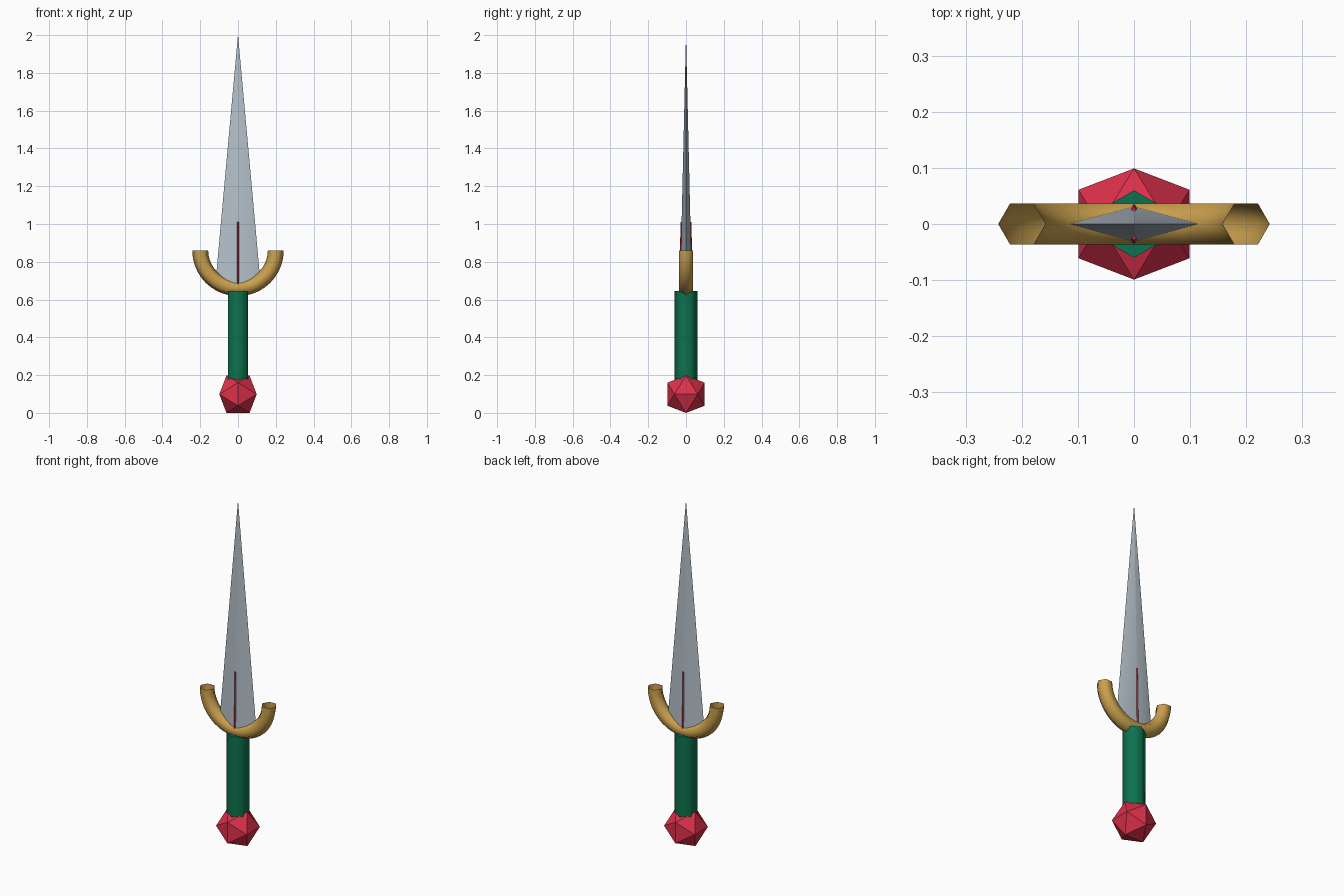
import bpy, bmesh
from math import sin, cos, pi, radians
from mathutils import Vector

cube = bpy.data.objects.get("Cube")
if cube:
    bpy.data.objects.remove(cube, do_unlink=True)


def material(name, colour):
    m = bpy.data.materials.new(name)
    m.use_nodes = True
    rgba = (*colour, 1)
    m.diffuse_color = rgba
    m.node_tree.nodes["Principled BSDF"].inputs["Base Color"].default_value = rgba
    return m


steel = material("steel", (0.46, 0.53, 0.59))
gold = material("gold", (0.59, 0.35, 0.075))
green = material("green_leather", (0.004, 0.17, 0.075))
ruby = material("ruby_red", (0.72, 0.03, 0.07))


def finish(name, bm, mat, smooth_angle=None):
    bmesh.ops.recalc_face_normals(bm, faces=bm.faces)
    mesh = bpy.data.meshes.new(name)
    bm.to_mesh(mesh)
    bm.free()
    mesh.materials.append(mat)
    ob = bpy.data.objects.new(name, mesh)
    bpy.context.collection.objects.link(ob)
    if smooth_angle:
        bpy.ops.object.select_all(action='DESELECT')
        ob.select_set(True)
        bpy.context.view_layer.objects.active = ob
        bpy.ops.object.shade_smooth_by_angle(angle=radians(smooth_angle))
    return ob


def loft(rings, caps=True):
    """Join rings of points with quads, optionally closing both ends."""
    bm = bmesh.new()
    loops = [[bm.verts.new(p) for p in ring] for ring in rings]
    n = len(loops[0])
    for a, b in zip(loops, loops[1:]):
        for i in range(n):
            j = (i + 1) % n
            bm.faces.new((a[i], a[j], b[j], b[i]))
    if caps:
        bm.faces.new(loops[0])
        bm.faces.new(loops[-1])
    return bm


def ring(n, rx, ry, z, y=0):
    # first corner lies on the y axis
    return [(rx * sin(2 * pi * i / n), y + ry * cos(2 * pi * i / n), z)
            for i in range(n)]


# Pommel: icosahedron from three golden rectangles
bm = bmesh.new()
long, short = 0.099, 0.061
for a in (-1, 1):
    for b in (-1, 1):
        for p in ((a * short, 0, b * long), (0, a * long, b * short),
                  (a * long, b * short, 0)):
            bm.verts.new(Vector(p) + Vector((0, 0, long)))
bmesh.ops.convex_hull(bm, input=bm.verts)
finish("pommel", bm, ruby)

# Grip: six-sided handle
finish("grip", loft([ring(6, 0.06, 0.06, 0.14), ring(6, 0.06, 0.06, 0.645)]),
       green, 70)

# Guard: open half ring with a six-sided section
R, r, steps = 0.2, 0.042, 20
arcs = []
for s in range(steps + 1):
    t = pi + pi * s / steps
    section = []
    for k in range(6):
        u = 2 * pi * k / 6
        d = R + r * cos(u)
        section.append((d * cos(t), r * sin(u), 0.86 + d * sin(t)))
    arcs.append(section)
finish("guard", loft(arcs, caps=False), gold, 70)

# Blade: flattened four-sided spike
bm = loft([ring(4, 0.12, 0.031, 0.68), ring(4, 0.0003, 0.0001, 2.0)])
finish("blade", bm, steel, 35)

# Inlay: thin red strip along the ridge on both faces
for side, label in ((-1, "front"), (1, "back")):
    bm = loft([ring(4, 0.006, 0.006, 0.67, side * 0.029),
               ring(4, 0.004, 0.004, 1.01, side * 0.025)])
    finish(label + "_inlay", bm, ruby)
